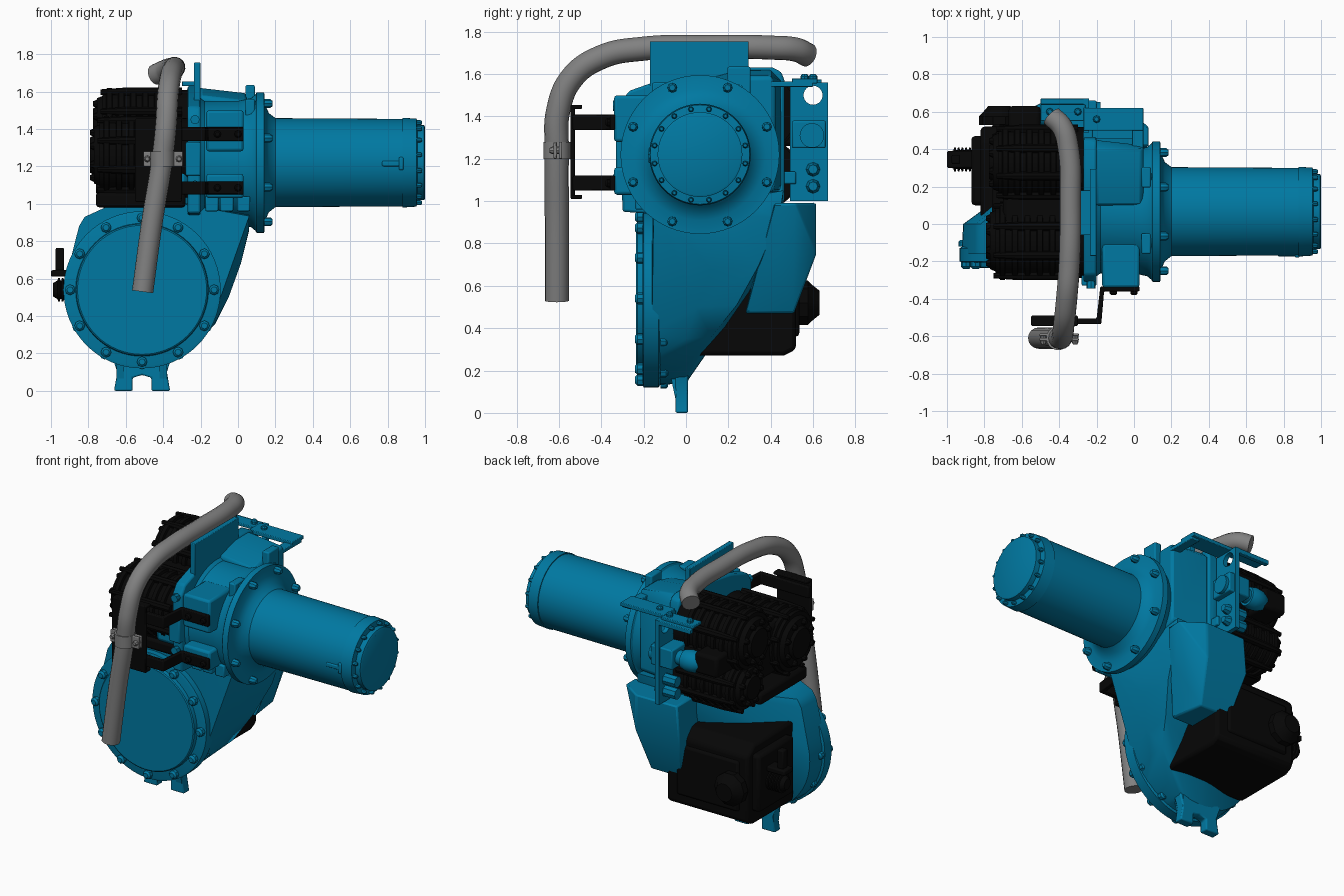
import bpy, bmesh
from math import sin, cos, pi, radians

if "Cube" in bpy.data.objects:
    bpy.data.objects.remove(bpy.data.objects["Cube"])


def material(name, rgb):
    m = bpy.data.materials.new(name)
    m.diffuse_color = (*rgb, 1)
    m.use_nodes = True
    m.node_tree.nodes["Principled BSDF"].inputs["Base Color"].default_value = m.diffuse_color
    return m


BLUE = material("blue_paint", (0.0, 0.19, 0.36))
BLACK = material("black_plastic", (0.002, 0.002, 0.002))
GREY = material("grey_rubber", (0.22, 0.22, 0.22))


def place(axis, t, a, b):
    return {'x': (t, a, b), 'y': (a, t, b), 'z': (a, b, t)}[axis]


def finish(name, bm, mat, bevel=0):
    bmesh.ops.recalc_face_normals(bm, faces=bm.faces)
    me = bpy.data.meshes.new(name)
    bm.to_mesh(me)
    bm.free()
    ob = bpy.data.objects.new(name, me)
    bpy.context.collection.objects.link(ob)
    me.materials.append(mat)
    if bevel:
        mod = ob.modifiers.new("bevel", 'BEVEL')
        mod.width, mod.segments, mod.limit_method = bevel, 2, 'ANGLE'
    return ob


def add_lathe(bm, prof, axis, c, n):
    # prof: (position along axis, radius); c: centre in the other two axes
    rings = [[bm.verts.new(place(axis, t, c[0] + r * cos(2 * pi * i / n), c[1] + r * sin(2 * pi * i / n)))
              for i in range(n)] for t, r in prof]
    for p, q in zip(rings, rings[1:]):
        for i in range(n):
            bm.faces.new((p[i], p[(i + 1) % n], q[(i + 1) % n], q[i]))
    bm.faces.new(rings[0])
    bm.faces.new(rings[-1])


def lathe(name, prof, axis, c, n=48, mat=BLUE):
    bm = bmesh.new()
    add_lathe(bm, prof, axis, c, n)
    return finish(name, bm, mat)


def prism(name, pts, axis, a, b, mat=BLUE, bevel=0):
    bm = bmesh.new()
    p, q = ([bm.verts.new(place(axis, t, *v)) for v in pts] for t in (a, b))
    for i in range(len(pts)):
        j = (i + 1) % len(pts)
        bm.faces.new((p[i], p[j], q[j], q[i]))
    bm.faces.new(p)
    bm.faces.new(q)
    return finish(name, bm, mat, bevel)


def box(name, x0, x1, y0, y1, z0, z1, mat=BLUE, bevel=0.008):
    return prism(name, [(x0, y0), (x1, y0), (x1, y1), (x0, y1)], 'z', z0, z1, mat, bevel)


def hull(name, pts, mat=BLUE, bevel=0):
    bm = bmesh.new()
    for p in pts:
        bm.verts.new(p)
    res = bmesh.ops.convex_hull(bm, input=bm.verts[:])
    bmesh.ops.delete(bm, geom=[v for v in res["geom_interior"] if isinstance(v, bmesh.types.BMVert)], context='VERTS')
    return finish(name, bm, mat, bevel)


def circle(axis, t, c, r, n):
    return [place(axis, t, c[0] + r * cos(2 * pi * i / n), c[1] + r * sin(2 * pi * i / n)) for i in range(n)]


def bolts(name, t0, t1, axis, centres, r=0.02, mat=BLUE):
    bm = bmesh.new()
    for c in centres:
        add_lathe(bm, [(t0, r), (t0 + (t1 - t0) * .7, r), (t1, r * .6)], axis, c, 8)
    return finish(name, bm, mat)


def bolt_ring(name, t0, t1, axis, c, radius, count, r=0.02, phase=0.5, mat=BLUE):
    bolts(name, t0, t1, axis, [(c[0] + radius * cos(2 * pi * (i + phase) / count),
                                c[1] + radius * sin(2 * pi * (i + phase) / count))
                               for i in range(count)], r, mat)


MC = (0.066, 1.22)     # main motor axis (y, z)
LC = (-0.513, 0.54)    # output cover axis (x, z)

# Drive motor with end cap and mounting flange
lathe("drive_motor", [(0.09, .36), (0.1, .375), (.14, .375), (.145, .31), (.165, .265), (.2, .238),
                      (.5, .236), (.88, .234), (.88, .24), (.955, .235), (.96, .2), (.995, .2), (1, .19)],
      'x', MC, 64)
bolt_ring("flange_bolts", .14, .185, 'x', MC, .342, 8, .024)
bolt_ring("motor_cap_bolts", .95, .985, 'x', MC, .218, 16, .013)
bolt_ring("motor_end_bolts", .985, 1.0, 'x', MC, .18, 12, .011)
box("motor_sensor", .77, .88, -.175, -.1, 1.2, 1.23)
box("motor_sensor_base", .86, .885, -.18, -.1, 1.18, 1.25)

# Upper gearbox housing
lathe("upper_housing", [(-.27, .345), (-.2, .345), (-.18, .33), (.0, .33), (.07, .345), (.1, .37)], 'x', MC, 64)
prism("housing_back_plate", [(-.3, .95), (-.31, 1.46), (-.27, 1.52), (-.1, 1.58), (.2, 1.63), (.41, 1.63),
                             (.45, 1.61), (.465, 1.57), (.465, 1.0), (.4, .9)], 'x', -.27, -.2, BLUE, .012)
hull("housing_shoulder", [(x, y, z) for x, s in ((-.21, 0), (.05, .03)) for y, z in
                          ((.1, 1.58 - s), (.25, 1.62 - s), (.4, 1.62 - s), (.45 - s, 1.57 - s), (.45 - s, 1.05), (.1, .95))], BLUE, .02)
box("motor_adapter", -.43, -.26, -.26, .19, 1.08, 1.36, BLUE, .03)
for z0, z1 in ((1.28, 1.5), (1.03, 1.16)):
    box("bracket_pad", -.17, .03, -.34, -.1, z0, z1, BLUE, .015)
box("side_rib", -.28, -.2, -.33, -.2, 1.15, 1.33)
bolts("side_bolts", -.345, -.3, 'y', [(-.23, 1.45), (-.23, 1.1)], .025)
for x in (-.14, -.06, .03):
    box("small_pad", x - .035, x + .035, -.24, 0, .96, 1.04)

# Lower gear case: skewed hull from output disc to upper housing
pts = circle('y', -.16, LC, .41, 48) + circle('y', .0, LC, .4, 48)
pts += [(x, y, z) for y in (-.16, .0) for x, z in ((-.85, .88), (-.82, .93), (-.7, .985), (-.3, 1.0))]
pts += [p for p in circle('x', .06, MC, .36, 48) + circle('x', -.28, MC, .36, 48) if p[2] < 1.0 and p[1] > -.17]
pts += [(-.13, .0, .35), (-.12, .12, .36), (-.05, .05, .5), (-.05, .24, .51), (.015, .12, .68), (.015, .34, .69),
        (-.42, .02, .22), (-.38, .1, .315), (-.2, .2, .43), (-.42, .18, .4), (-.16, .3, .575),
        (-.3, .29, .56), (-.06, .39, .76), (-.28, .39, .75), (.04, .44, .92),
        (-.28, .45, .92), (.04, .46, 1.05), (-.28, .46, 1.05)]
hull("lower_gear_case", pts)
lathe("output_flange", [(-.205, .405), (-.2, .42), (-.13, .42), (-.12, .405)], 'y', LC, 64)
lathe("output_cover", [(-.235, .345), (-.23, .352), (-.17, .36)], 'y', LC, 64)
bolt_ring("output_cover_bolts", -.2, -.24, 'y', LC, .385, 12, .028, 0)
bolt_ring("rear_rim_bolts", -.12, -.085, 'y', LC, .4, 12, .026, 0)

# Mounting foot with notch
foot = [(.15, 0), (.05, 0), (.05, .07), (.0, .085)]
foot = [(LC[0] + x, z) for x, z in foot] + [(LC[0] - x, z) for x, z in foot[-2::-1]]
foot += [(-.645, .1), (-.68, .2), (-.35, .2), (-.38, .1)]
prism("mounting_foot", foot, 'y', -.05, .01, BLUE, .008)
for x in (-.42, -.65):
    prism("foot_rib", [(-.04, .02), (.0, .02), (.02, .27), (-.1, .3)], 'x', x, x + .04)

# Rear guard
hull("rear_guard", [(-.33, .28, .47), (-.07, .28, .47), (-.33, .51, .47), (-.1, .51, .47), (-.38, .61, .75), (-.06, .615, .75),
                    (.03, .42, .74), (-.36, .61, .99), (-.06, .615, .99), (.08, .52, .99), (.08, .42, .99), (-.36, .4, .99)], BLUE, .01)

# Black control box with stepped rear panel and plugs
prism("control_box", [(.03, .27), (.46, .27), (.52, .3), (.52, .74), (.45, .8), (.03, .8)], 'x', -.82, -.22, BLACK, .02)
box("control_box_panel", -.76, -.3, .5, .535, .36, .7, BLACK, .02)
box("control_box_cap", -.87, -.8, .1, .47, .36, .74, BLACK, .02)
lathe("rear_plug", [(.53, .11), (.575, .11), (.595, .09), (.63, .06)], 'y', (-.72, .52), 10, BLACK)
ribs = [(-.8, .065)] + [(-.83 - .02 * i - d, r) for i in range(7) for d, r in ((0, .05), (.003, .063), (.012, .063), (.015, .05))] + [(-.99, .035)]
lathe("side_plug", ribs, 'x', (.345, .54), 20, BLACK)
box("shift_lever_base", -1.0, -.85, .3, .39, .61, .645, BLACK)
box("shift_lever", -.975, -.93, .32, .37, .64, .765, BLACK)


# Three finned auxiliary motors
def aux_motor(name, c, r, x0):
    L = -.27 - x0
    prof = [(x0, r * .45), (x0 + .02, r * .5), (x0 + .02, r * .72), (x0 + .05, r * .78), (x0 + .05, r * .9)]
    for i in range(6):
        x = x0 + .07 + i * (L - .12) / 6
        prof += [(x, r * .92), (x + .004, r), (x + .03, r), (x + .034, r * .92)]
    lathe(name, prof + [(-.27, r * .95)], 'x', c, 40, BLACK)
    bolt_ring(name + "_end_studs", x0 + .06, x0, 'x', c, r * .62, 8, .022, mat=BLACK)
    bolt_ring(name + "_tie_rods", -.3, x0 + .04, 'x', c, r * .96, 8, .024, mat=BLACK)


aux_motor("upper_aux_motor", (.33, 1.42), .2, -.775)
aux_motor("front_aux_motor", (-.09, 1.26), .21, -.79)
aux_motor("lower_aux_motor", (.37, 1.13), .165, -.76)
box("aux_motor_terminal", -.67, -.5, .42, .63, 1.26, 1.4, BLACK, .02)
box("aux_motor_base", -.76, -.28, -.2, .3, .98, 1.06, BLACK, .02)
box("aux_motor_web", -.7, -.28, -.05, .4, 1.1, 1.42, BLACK, .02)

# Hose bracket: two bent arms and plate
arm = [(.03, -.335), (-.18, -.335), (-.2, -.505), (-.55, -.505), (-.55, -.535), (-.175, -.535), (-.16, -.36), (.03, -.36)]
for z0, z1 in ((1.335, 1.41), (1.05, 1.12)):
    prism("hose_bracket_arm", arm, 'z', z0, z1, BLACK, .006)
    bolts("hose_bracket_bolts", -.35, -.38, 'y', [(-.11, (z0 + z1) / 2), (.0, (z0 + z1) / 2)], .02, BLACK)
box("hose_bracket_plate", -.55, -.3, -.545, -.525, 1.02, 1.45, BLACK, .006)
for z in (1.445, 1.02):
    box("hose_bracket_lip", -.55, -.3, -.545, -.49, z - .01, z + .01, BLACK, .006)

# Grey breather hose and clamp
path = [(-.51, -.61, .53), (-.46, -.61, .9), (-.405, -.61, 1.24), (-.385, -.605, 1.42), (-.375, -.54, 1.58), (-.36, -.4, 1.68),
        (-.345, -.2, 1.72), (-.34, .1, 1.728), (-.35, .4, 1.725), (-.385, .52, 1.715), (-.44, .575, 1.69)]
cu = bpy.data.curves.new("hose", 'CURVE')
cu.dimensions, cu.bevel_depth, cu.bevel_resolution, cu.use_fill_caps = '3D', .057, 6, True
cu.materials.append(GREY)
sp = cu.splines.new('BEZIER')
sp.bezier_points.add(len(path) - 1)
for bp, p in zip(sp.bezier_points, path):
    bp.co = p
    bp.handle_left_type = bp.handle_right_type = 'AUTO'
hose = bpy.data.objects.new("hose", cu)
bpy.context.collection.objects.link(hose)
bpy.context.view_layer.objects.active = hose
hose.select_set(True)
bpy.ops.object.convert(target='MESH')
lathe("hose_clamp", [(1.2, .064), (1.28, .064)], 'z', (-.405, -.61), 32, GREY)
for y in (-.625, -.6):
    box("clamp_ears", -.505, -.295, y, y + .015, 1.2, 1.28, GREY, .005)
bolts("clamp_bolts", -.6, -.645, 'y', [(-.485, 1.24), (-.315, 1.24)], .018, GREY)

# Top plate and lifting lugs
box("top_plate", -.235, -.2, -.17, .295, 1.5, 1.755, BLUE, .004)
box("top_plate_flange", -.3, -.2, -.06, .18, 1.63, 1.655, BLUE, .004)
for y in (-.105, .25):
    box("lifting_lug", .04, .09, y - .055, y + .055, 1.45, 1.635 if y > 0 else 1.56)
    bolts("lug_bolt", .08, .1, 'x', [(y, 1.53)], .02)

# Rear valve bracket with round opening
plate = prism("valve_bracket", [(.49, 1.0), (.67, 1.0), (.67, 1.56), (.49, 1.56)], 'x', -.27, -.24)
cutter = lathe("bracket_hole_cutter", [(-.4, .045), (-.1, .045)], 'x', (.6, 1.5), 24)
cutter.hide_render = True
mod = plate.modifiers.new("hole", 'BOOLEAN')
mod.operation, mod.object = 'DIFFERENCE', cutter
bpy.context.view_layer.objects.active = plate
bpy.ops.object.modifier_apply(modifier="hole")
bpy.data.objects.remove(cutter)
box("bracket_top_rail", -.27, .05, .5, .62, 1.555, 1.58, BLUE, .004)
box("bracket_rail_arm", -.01, .05, .38, .6, 1.54, 1.565, BLUE, .004)
box("bracket_rail_lip", -.5, -.25, .64, .67, 1.53, 1.56, BLUE, .004)
box("bracket_arm", -.27, -.22, .4, .52, 1.08, 1.14)
box("valve_block", -.36, -.2, .5, .66, 1.25, 1.38)
lathe("valve_body", [(-.34, .045), (-.4, .045), (-.4, .06), (-.44, .07), (-.49, .065), (-.53, .045), (-.55, .02)], 'x', (.585, 1.31), 24)
lathe("valve_face", [(-.21, .058), (-.18, .058)], 'x', (.595, 1.31), 24)
bolts("valve_ports", -.36, -.2, 'x', [(.6, 1.15), (.6, 1.07)], .036)
bolts("rail_bolts", 1.565, 1.6, 'z', [(-.45, .6), (-.3, .6), (-.2, .56)], .02)
box("bracket_tab", -.5, -.26, .55, .64, 1.555, 1.575, BLUE, .004)

# Smooth shading with sharp edges kept
bpy.ops.object.select_all(action='DESELECT')
for ob in bpy.context.scene.objects:
    if ob.type == 'MESH':
        ob.select_set(True)
        bpy.context.view_layer.objects.active = ob
bpy.ops.object.shade_smooth_by_angle(angle=radians(35))
